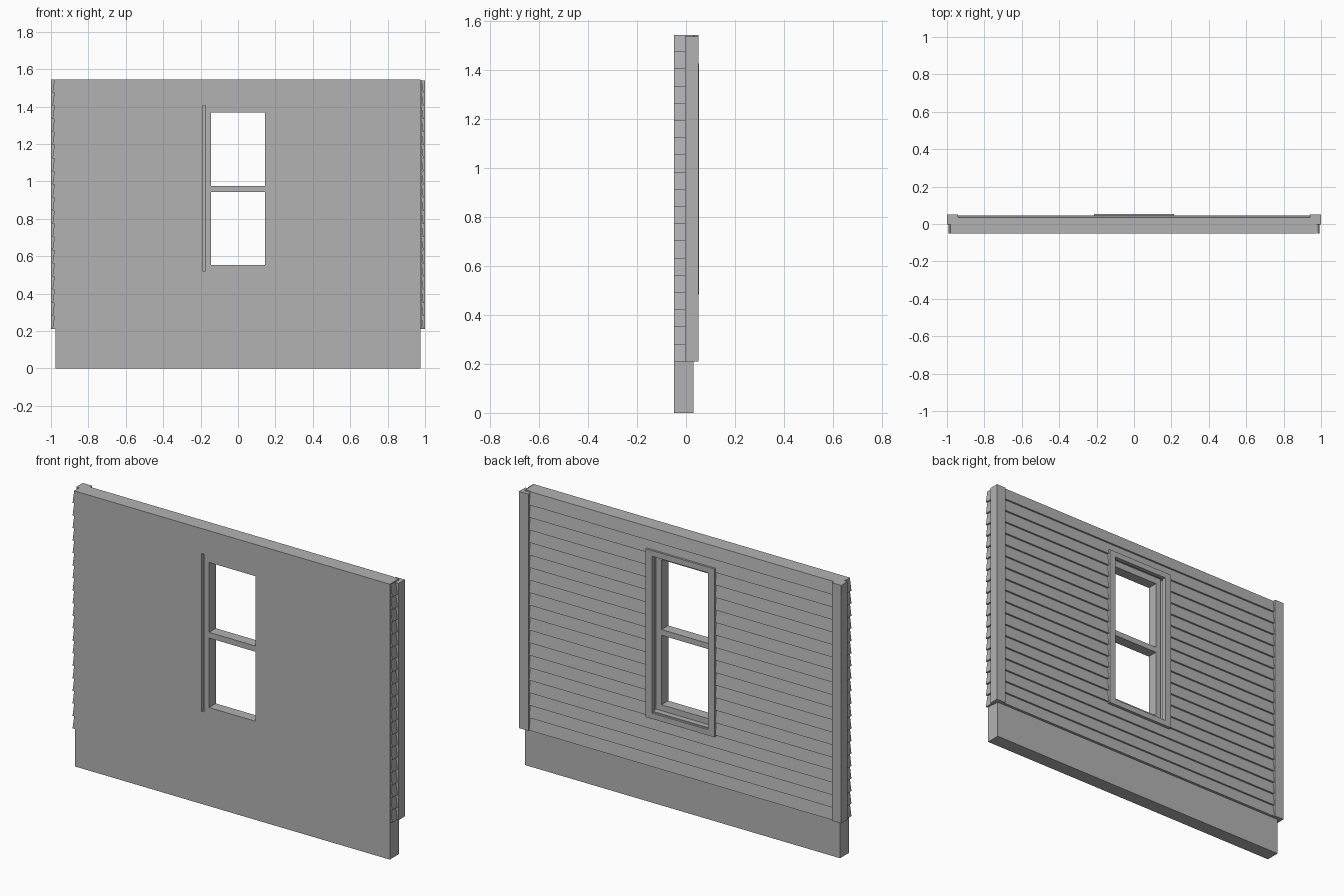
import bpy, bmesh
from mathutils import Vector

cube = bpy.data.objects.get("Cube")
if cube:
    bpy.data.objects.remove(cube, do_unlink=True)

grey = bpy.data.materials.new("plain grey")
grey.use_nodes = True
colour = (0.45, 0.45, 0.45, 1)
grey.diffuse_color = colour
grey.node_tree.nodes["Principled BSDF"].inputs["Base Color"].default_value = colour

TOP, BASE, BOARDS = 1.545, 0.21, 19
FRONT, BACK, END = -0.05, 0.03, 0.977


def prism(name, outline, sweep):
    """Solid made by sweeping a flat outline along a vector."""
    bm = bmesh.new()
    face = bm.faces.new([bm.verts.new(p) for p in outline])
    swept = bmesh.ops.extrude_face_region(bm, geom=[face])["geom"]
    moved = [v for v in swept if isinstance(v, bmesh.types.BMVert)]
    bmesh.ops.translate(bm, verts=moved, vec=Vector(sweep))
    bmesh.ops.recalc_face_normals(bm, faces=bm.faces)
    mesh = bpy.data.meshes.new(name)
    bm.to_mesh(mesh)
    bm.free()
    mesh.materials.append(grey)
    obj = bpy.data.objects.new(name, mesh)
    bpy.context.collection.objects.link(obj)
    return obj


def box(name, x, y, z):
    outline = [(x[0], y[0], z[0]), (x[1], y[0], z[0]),
               (x[1], y[0], z[1]), (x[0], y[0], z[1])]
    return prism(name, outline, (0, y[1] - y[0], 0))


def cutter(name, x, z):
    obj = box(name, x, (-0.2, 0.2), z)
    obj.hide_render = True
    obj.hide_viewport = True
    obj.display_type = 'WIRE'
    return obj


def cut(obj, *tools):
    for tool in tools:
        mod = obj.modifiers.new("opening", 'BOOLEAN')
        mod.object = tool
        mod.operation = 'DIFFERENCE'
        mod.solver = 'EXACT'


def clapboards(inner, thin, thick):
    """Sawtooth section (depth, height) of overlapping boards."""
    step = (TOP - BASE) / BOARDS
    pts = [(inner, BASE)]
    for i in range(BOARDS):
        pts += [(thick, BASE + i * step), (thin, BASE + (i + 1) * step)]
    return pts + [(inner, TOP)]


# Openings
window_hole = cutter("window_hole_cutter", (-0.19, 0.18), (0.52, 1.405))
trim_hole = cutter("trim_hole_cutter", (-0.174, 0.174), (0.515, 1.395))
panes = [cutter("lower_pane_cutter", (-0.145, 0.145), (0.553, 0.943)),
         cutter("upper_pane_cutter", (-0.145, 0.145), (0.975, 1.367))]

# Wall slab
wall = box("wall", (-END, END), (FRONT, BACK), (0, TOP))
cut(wall, window_hole)

# Horizontal boards across the back
section = clapboards(BACK, 0.035, 0.045)
siding = prism("back_siding", [(-0.942, y, z) for y, z in section], (1.884, 0, 0))
cut(siding, window_hole)

# Board ends and corner posts on both sides
for side, name, post_top, gap in ((-1, "right", TOP, 0), (1, "left", 1.538, 0.004)):
    section = clapboards(END + gap, 0.982, 0.992)
    prism(name + "_end_siding", [(side * x, FRONT, z) for x, z in section], (0, 0.046, 0))
    corner = [(END, -0.004), (1, -0.004), (1, 0.052), (0.942, 0.052),
              (0.942, BACK), (END, BACK)]
    prism(name + "_corner_post", [(side * x, y, BASE) for x, y in corner],
          (0, 0, post_top - BASE))

# Window sash with a meeting rail, and the trim around it
sash = box("window_sash", (-0.175, 0.18), (FRONT, 0.01), (0.52, 1.405))
cut(sash, *panes)
trim = box("window_trim", (-0.213, 0.213), (BACK, 0.053), (0.483, 1.427))
cut(trim, trim_hole)
